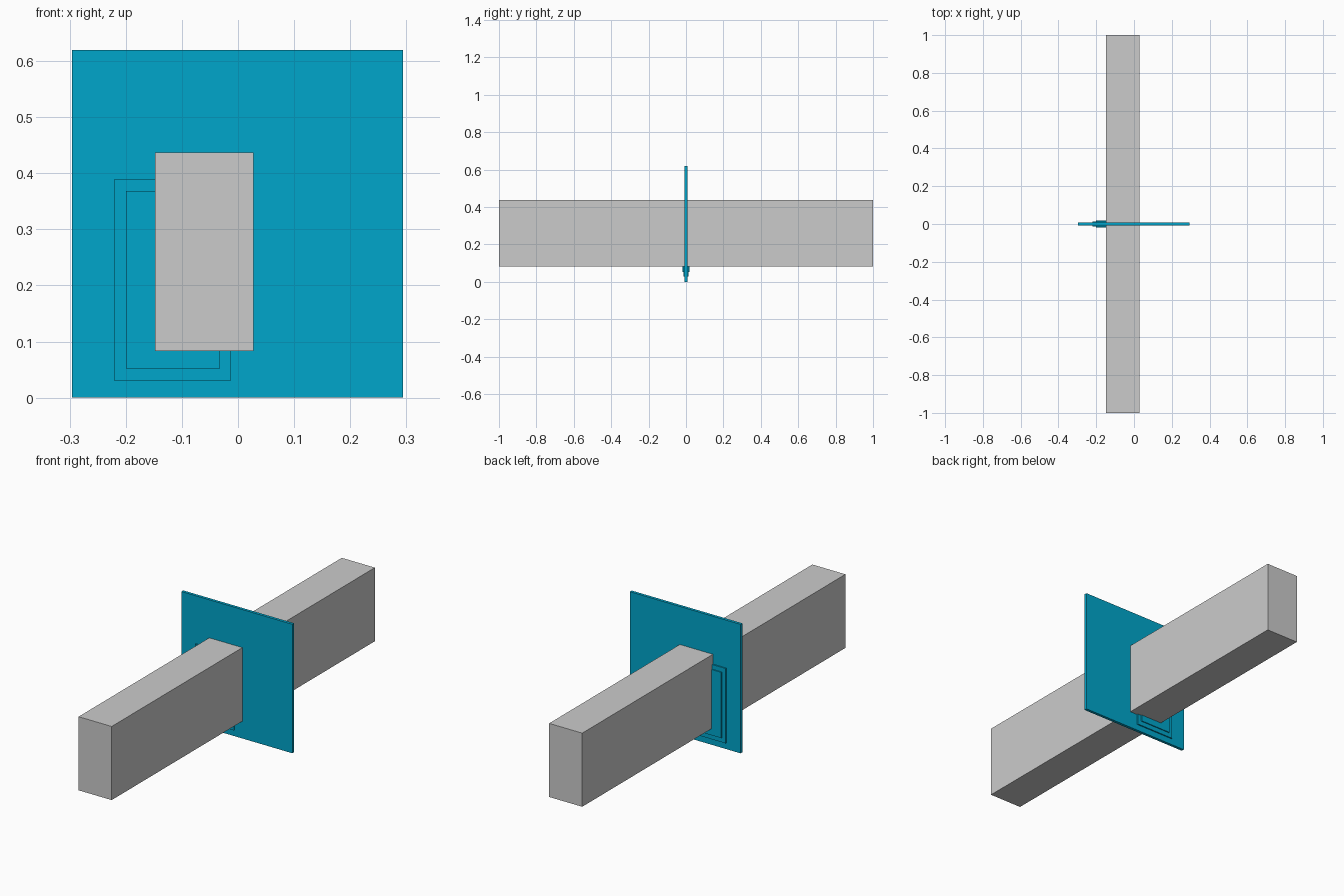
import bpy

if "Cube" in bpy.data.objects:
    bpy.data.objects.remove(bpy.data.objects["Cube"])

teal = bpy.data.materials.new("teal")
teal.diffuse_color = (0.0, 0.38, 0.60, 1)
teal.use_nodes = True
teal.node_tree.nodes["Principled BSDF"].inputs["Base Color"].default_value = teal.diffuse_color


def box(name, x0, x1, y0, y1, z0, z1, mat=None):
    bpy.ops.mesh.primitive_cube_add(size=1, location=((x0 + x1) / 2, (y0 + y1) / 2, (z0 + z1) / 2))
    ob = bpy.context.object
    ob.name = name
    ob.scale = (x1 - x0, y1 - y0, z1 - z0)
    bpy.ops.object.transform_apply(location=False, rotation=False, scale=True)
    if mat:
        ob.data.materials.append(mat)
    return ob


# Thin door panel
box("door_panel", -0.296, 0.294, -0.007, 0.007, 0, 0.62, teal)

# Flap surround and the thicker flap inside it, raised on both faces
box("flap_frame", -0.22, -0.013, -0.013, 0.013, 0.03, 0.39, teal)
box("flap", -0.20, -0.032, -0.018, 0.018, 0.052, 0.368, teal)

# Long beam through the panel
box("beam", -0.148, 0.028, -1, 1, 0.083, 0.437)
